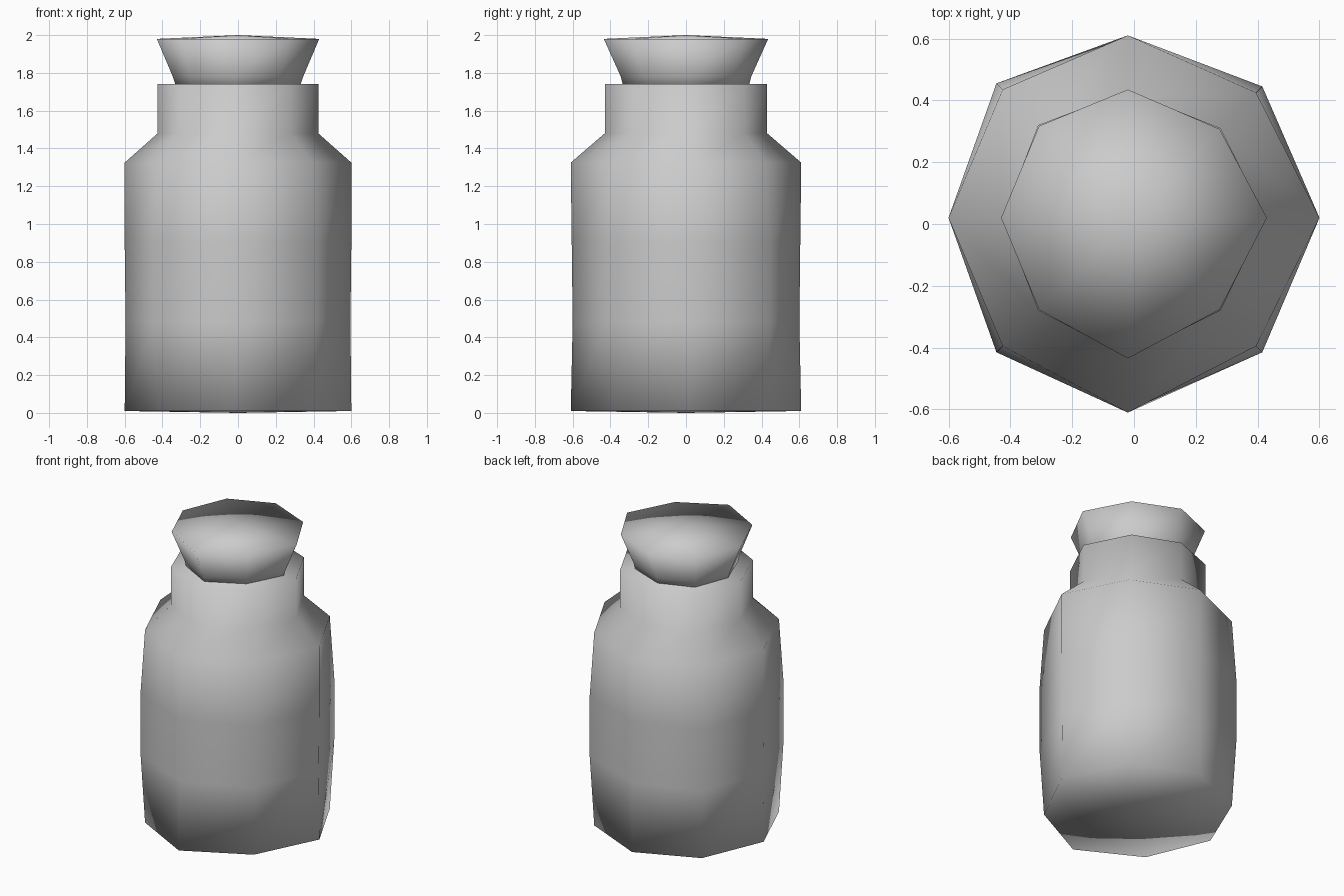
import bpy, bmesh

cube = bpy.data.objects.get("Cube")
if cube:
    bpy.data.objects.remove(cube, do_unlink=True)

grey = bpy.data.materials.new("plain_grey")
grey.use_nodes = True
colour = (0.6, 0.6, 0.6, 1)
grey.diffuse_color = colour
grey.node_tree.nodes["Principled BSDF"].inputs["Base Color"].default_value = colour


def ring(bm, axis_x, axis_y, diag, z):
    """Slightly skewed eight-sided ring, counter-clockwise from +x."""
    skew = 0.02
    points = [(axis_x, skew), (diag - skew, diag + skew / 2),
              (-skew, axis_y), (-diag - skew / 2, diag + skew),
              (-axis_x, skew), (-diag - skew / 2, skew - diag),
              (-skew, -axis_y), (diag - skew, skew - diag)]
    return [bm.verts.new((x, y, z)) for x, y in points]


def turned_part(name, profile, bottom, top):
    """Stack octagonal rings and close them with a fan at each end."""
    bm = bmesh.new()
    rings = [ring(bm, *p) for p in profile]
    low, high = bm.verts.new((0, 0, bottom)), bm.verts.new((0, 0, top))
    for i in range(8):
        j = (i + 1) % 8
        for a, b in zip(rings, rings[1:]):
            bm.faces.new((a[i], a[j], b[j], b[i]))
        bm.faces.new((low, rings[0][j], rings[0][i]))
        bm.faces.new((high, rings[-1][i], rings[-1][j]))
    for face in bm.faces:
        face.smooth = True
    mesh = bpy.data.meshes.new(name)
    bm.to_mesh(mesh)
    bm.free()
    mesh.materials.append(grey)
    obj = bpy.data.objects.new(name, mesh)
    bpy.context.collection.objects.link(obj)
    return obj


# Jar body: bulging sides, sloped shoulder and straight neck
turned_part("jar_body", [
    (0.60, 0.61, 0.415, 0.01),
    (0.595, 0.60, 0.435, 0.48),
    (0.60, 0.605, 0.435, 0.90),
    (0.60, 0.61, 0.415, 1.325),
    (0.425, 0.43, 0.30, 1.48),
    (0.425, 0.43, 0.30, 1.74),
], 0.0, 1.74)

# Flared stopper with a shallow domed top
turned_part("stopper", [
    (0.325, 0.33, 0.23, 1.72),
    (0.345, 0.345, 0.24, 1.78),
    (0.43, 0.435, 0.297, 1.98),
], 1.72, 2.0)
